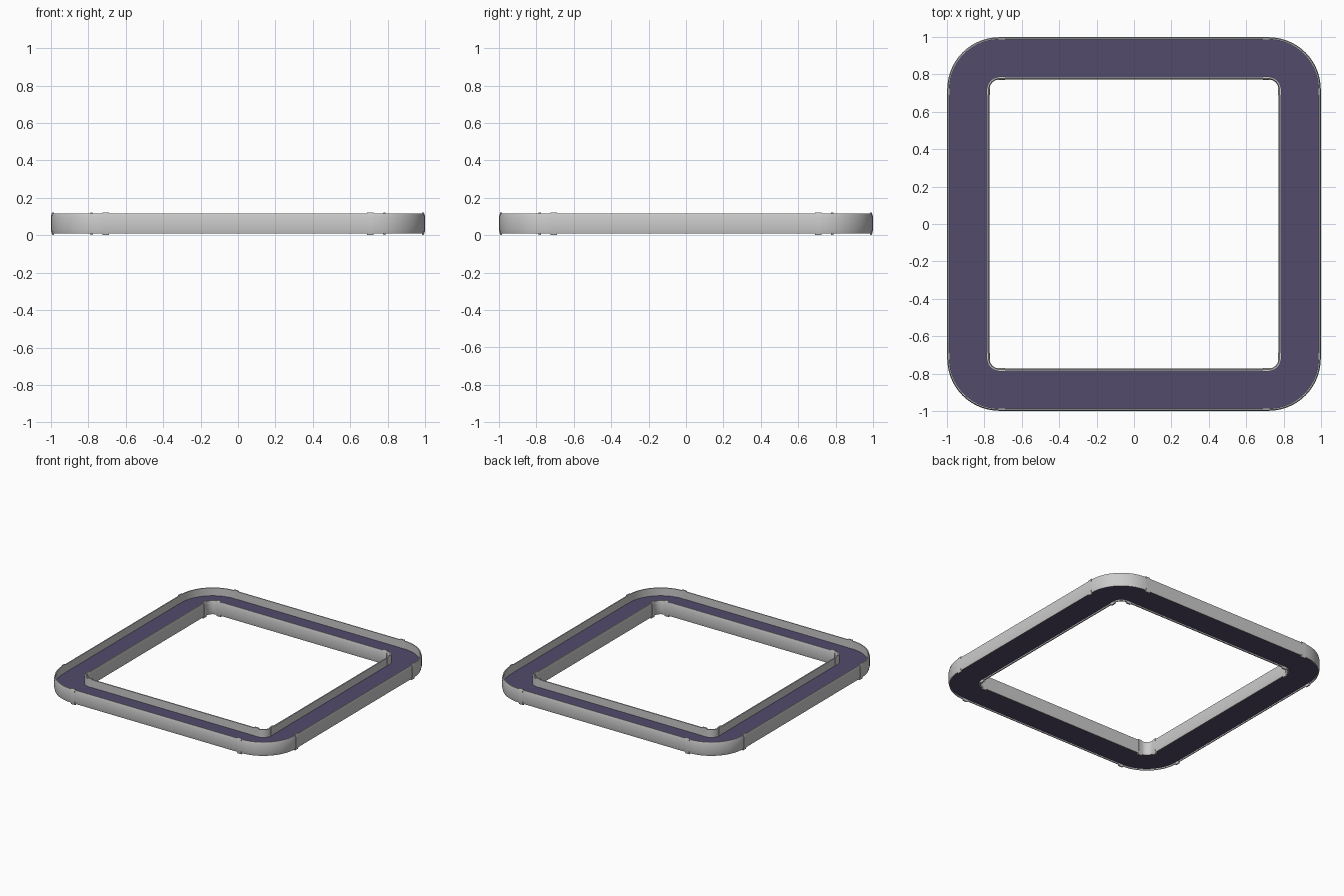
import bpy, bmesh
from math import cos, sin, pi

if "Cube" in bpy.data.objects:
    bpy.data.objects.remove(bpy.data.objects["Cube"])

C = 0.72        # centre of the corner arcs
ARC = 14        # segments per corner


def sweep(name, profile, stations, turn, color=None):
    """Sweep a closed (radius, z) profile through (x, y, angle) stations."""
    bm = bmesh.new()
    rings = []
    for x, y, a in stations:
        rings.append([bm.verts.new((x + r * cos(a), y + r * sin(a), z)) for r, z in profile])
    n = len(profile)
    for p, q in zip(rings, rings[1:]):
        for i in range(n):
            j = (i + 1) % n
            bm.faces.new((p[i], p[j], q[j], q[i]))
    bm.faces.new(rings[0])
    bm.faces.new(rings[-1][::-1])
    bmesh.ops.recalc_face_normals(bm, faces=bm.faces)
    me = bpy.data.meshes.new(name)
    bm.to_mesh(me)
    bm.free()
    ob = bpy.data.objects.new(name, me)
    bpy.context.collection.objects.link(ob)
    ob.rotation_euler.z = turn
    if color:
        me.materials.append(color)
    bpy.ops.object.select_all(action='DESELECT')
    ob.select_set(True)
    bpy.context.view_layer.objects.active = ob
    bpy.ops.object.shade_smooth_by_angle(angle=0.6)
    return ob


purple = bpy.data.materials.new("belt_purple")
purple.diffuse_color = (0.085, 0.07, 0.15, 1)
purple.use_nodes = True
purple.node_tree.nodes["Principled BSDF"].inputs["Base Color"].default_value = purple.diffuse_color

# Cross-sections, measured outward from the corner centre
belt = [(0.062, 0.02), (0.27, 0.02), (0.27, 0.055), (0.062, 0.055)]
outer_rail = [(0.266, 0.01), (0.273, 0.01), (0.278, 0.03), (0.278, 0.097),
              (0.273, 0.115), (0.266, 0.115)]
inner_rail = [(0.066, 0.01), (0.057, 0.01), (0.052, 0.03), (0.052, 0.097),
              (0.057, 0.115), (0.066, 0.115)]
outer_clip = [(0.264, 0.0), (0.273, 0.0), (0.280, 0.025), (0.280, 0.102),
              (0.273, 0.122), (0.264, 0.122)]
inner_clip = [(0.068, 0.0), (0.057, 0.0), (0.050, 0.025), (0.050, 0.102),
              (0.057, 0.122), (0.068, 0.122)]

straight = [(C, -C, 0), (C, C, 0)]
corner = [(C, C, pi / 2 * i / ARC) for i in range(ARC + 1)]

for k in range(4):
    turn = k * pi / 2
    # Straight and corner sections of the belt and both guard rails
    for kind, path in (("straight", straight), ("corner", corner)):
        sweep(f"belt_{kind}_{k}", belt, path, turn, purple)
        sweep(f"outer_rail_{kind}_{k}", outer_rail, path, turn)
        sweep(f"inner_rail_{kind}_{k}", inner_rail, path, turn)
    # Joint clips where straights meet corners
    for side in (-1, 1):
        path = [(C, side * 0.69, 0), (C, side * 0.725, 0)]
        sweep(f"outer_clip_{k}_{side}", outer_clip, path, turn)
        sweep(f"inner_clip_{k}_{side}", inner_clip, path, turn)
